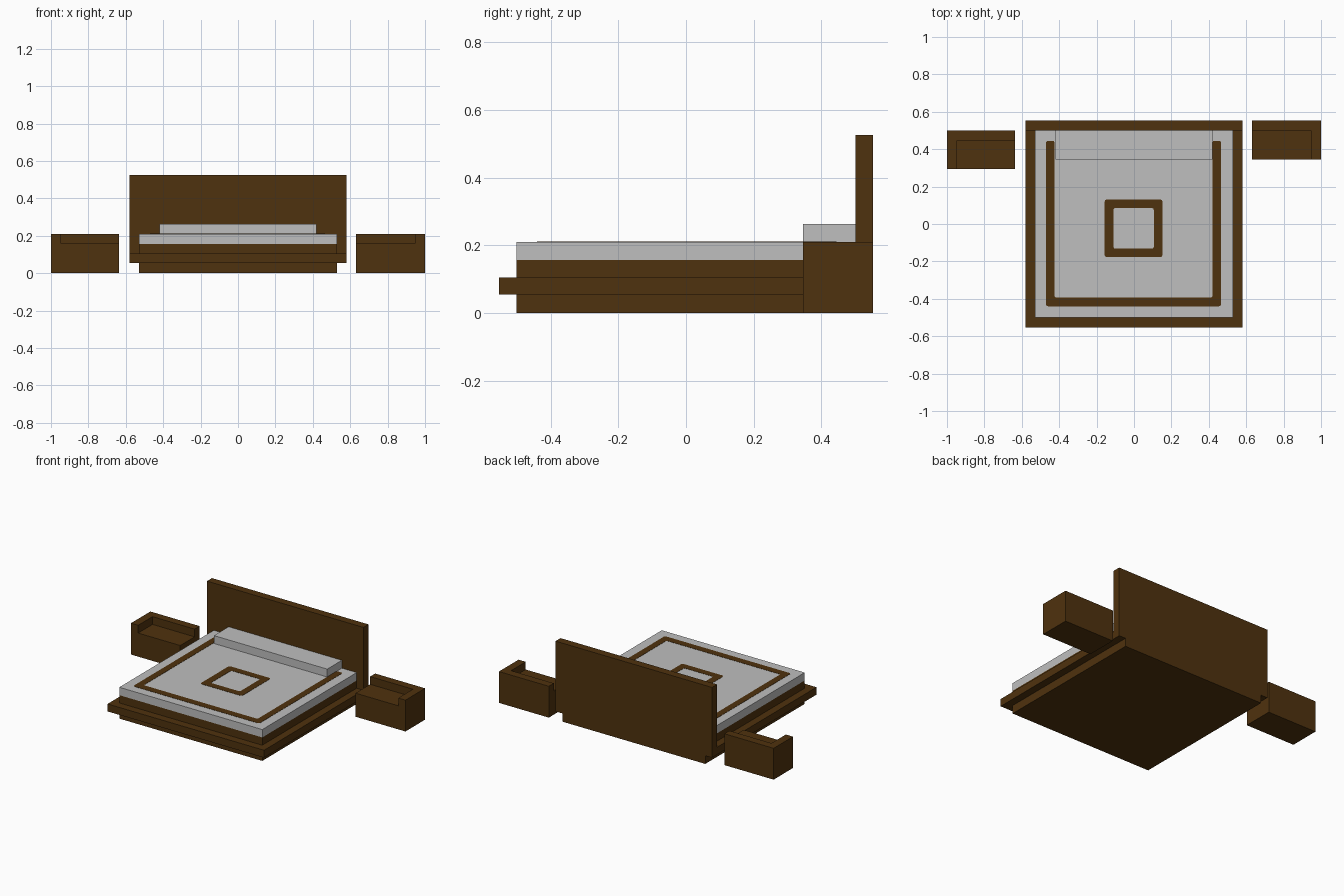
import bpy, bmesh, math
from mathutils import Vector

cube = bpy.data.objects.get("Cube")
if cube:
    bpy.data.objects.remove(cube, do_unlink=True)


def material(name, rgb):
    m = bpy.data.materials.new(name)
    m.use_nodes = True
    m.diffuse_color = (*rgb, 1)
    bsdf = m.node_tree.nodes["Principled BSDF"]
    bsdf.inputs["Base Color"].default_value = (*rgb, 1)
    bsdf.inputs["Roughness"].default_value = 0.8
    return m


WOOD = material("dark brown wood", (0.078, 0.032, 0.0044))
LINEN = material("light grey linen", (0.52, 0.52, 0.52))


def finish(name, bm, mat):
    bmesh.ops.recalc_face_normals(bm, faces=bm.faces)
    me = bpy.data.meshes.new(name)
    bm.to_mesh(me)
    bm.free()
    me.materials.append(mat)
    ob = bpy.data.objects.new(name, me)
    bpy.context.collection.objects.link(ob)
    return ob


def rect(x0, x1, y0, y1):
    return [(x0, y0), (x1, y0), (x1, y1), (x0, y1)]


def rounded(outline, r, steps=4):
    """Outline with every corner softened by a small curve."""
    pts = []
    n = len(outline)
    for i in range(n):
        a, p, b = (Vector(outline[(i + k) % n]) for k in (-1, 0, 1))
        start = p + (a - p).normalized() * r
        end = p + (b - p).normalized() * r
        for s in range(steps + 1):
            t = s / steps
            pts.append(start * (1 - t) ** 2 + p * 2 * t * (1 - t) + end * t ** 2)
    return pts


def prism(name, outline, z0, z1, mat, hole=None):
    """Extrude an outline upwards, optionally with a matching hole outline."""
    bm = bmesh.new()
    outer = [bm.verts.new((p[0], p[1], z0)) for p in outline]
    if hole:
        inner = [bm.verts.new((p[0], p[1], z0)) for p in hole]
        n = len(outer)
        faces = [bm.faces.new((outer[i], outer[(i + 1) % n], inner[(i + 1) % n], inner[i]))
                 for i in range(n)]
    else:
        faces = [bm.faces.new(outer)]
    ret = bmesh.ops.extrude_face_region(bm, geom=faces, use_keep_orig=True)
    for v in ret["geom"]:
        if isinstance(v, bmesh.types.BMVert):
            v.co.z = z1
    return finish(name, bm, mat)


# Bed: stacked slabs and headboard
prism("bed_base", rect(-0.53, 0.53, -0.50, 0.553), 0.0, 0.055, WOOD)
prism("bed_platform", rect(-0.58, 0.58, -0.553, 0.50), 0.055, 0.105, WOOD)
prism("bed_upper_frame", rect(-0.53, 0.53, -0.50, 0.50), 0.105, 0.157, WOOD)
prism("mattress", rect(-0.53, 0.53, -0.50, 0.50), 0.157, 0.21, LINEN)
prism("headboard", rect(-0.58, 0.58, 0.50, 0.553), 0.055, 0.526, WOOD)
prism("pillow", rect(-0.42, 0.42, 0.345, 0.50), 0.21, 0.263, LINEN)

# Inlaid bands on the mattress top
border = [(-0.47, -0.44), (0.465, -0.44), (0.465, 0.445), (0.42, 0.445),
          (0.42, -0.393), (-0.425, -0.393), (-0.425, 0.445), (-0.47, 0.445)]
prism("border_band", rounded(border, 0.012), 0.207, 0.2115, WOOD)
prism("centre_band", rounded(rect(-0.157, 0.152, -0.177, 0.131), 0.014), 0.207, 0.2115, WOOD,
      hole=rounded(rect(-0.11, 0.106, -0.132, 0.085), 0.012))


# Nightstands: body with a raised L-shaped rim at the back and outer side
def nightstand(name, x_in, x_out, y0, y1):
    s = math.copysign(1, x_out)
    x_rim, y_rim = x_out - s * 0.053, y1 - 0.053
    prism(name + "_body", rect(x_in, x_out, y0, y1), 0.0, 0.158, WOOD)
    prism(name + "_rim", [(x_out, y0), (x_out, y1), (x_in, y1), (x_in, y_rim),
                          (x_rim, y_rim), (x_rim, y0)], 0.158, 0.21, WOOD)


nightstand("left_nightstand", 0.63, 1.0, 0.345, 0.553)
nightstand("right_nightstand", -0.635, -1.0, 0.295, 0.50)
